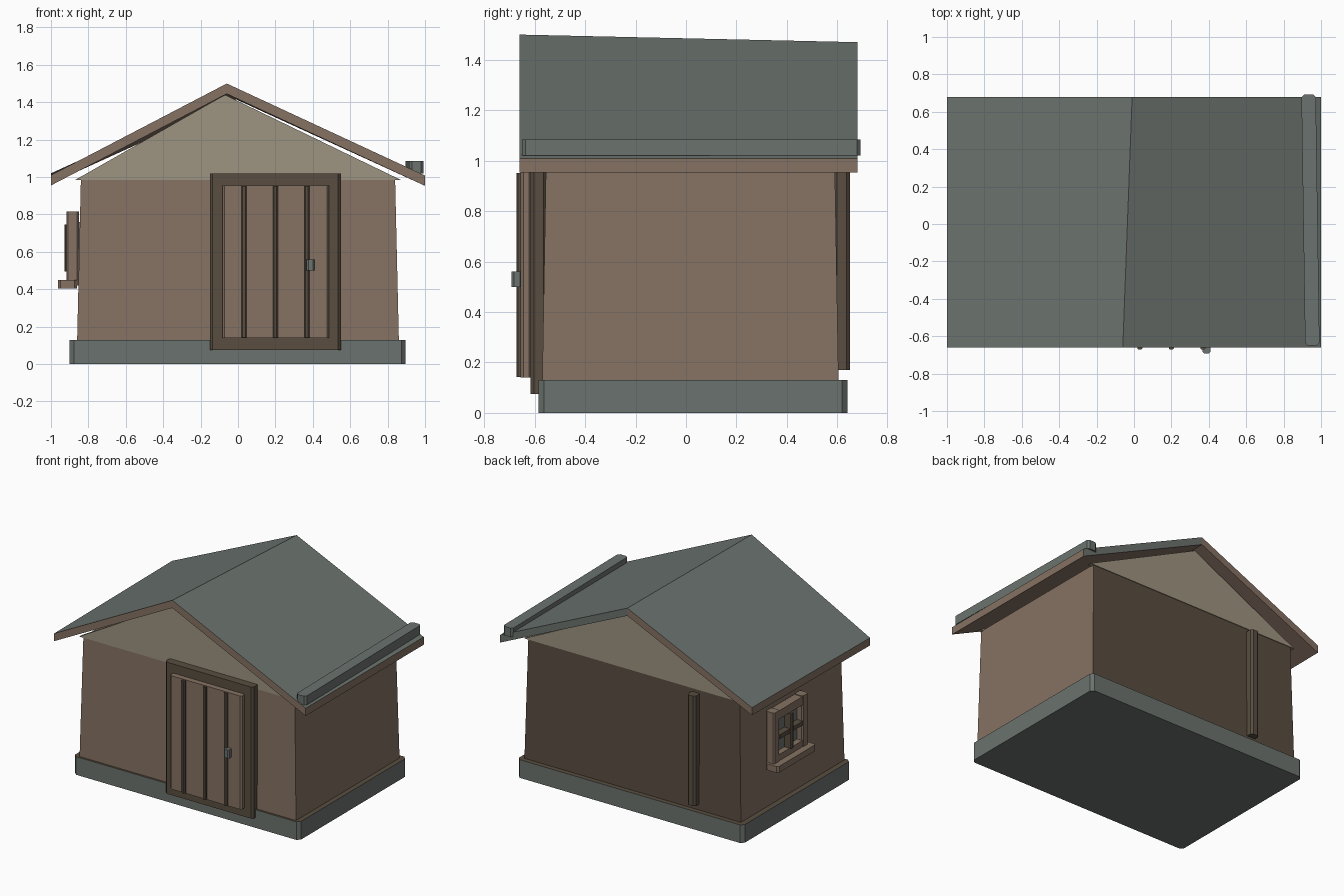
import bpy, bmesh

if "Cube" in bpy.data.objects:
    bpy.data.objects.remove(bpy.data.objects["Cube"])


def material(name, rgb):
    m = bpy.data.materials.new(name)
    m.diffuse_color = (*rgb, 1)
    m.use_nodes = True
    m.node_tree.nodes["Principled BSDF"].inputs["Base Color"].default_value = m.diffuse_color
    return m


BROWN = material("warm_wood", (0.238, 0.168, 0.125))
DARK = material("dark_wood", (0.100, 0.076, 0.052))
GREY = material("grey_green", (0.147, 0.171, 0.156))
BEIGE = material("pale_plaster", (0.337, 0.292, 0.216))


def loft(name, low, high, mats, rule=None, split_caps=None):
    """Join two matching outlines of 3D points; rule picks a face's material."""
    bm = bmesh.new()
    a = [bm.verts.new(p) for p in low]
    b = [bm.verts.new(p) for p in high]
    n = len(a)
    for i in range(n):
        j = (i + 1) % n
        bm.faces.new((a[i], a[j], b[j], b[i]))
    for ring in (a, b):
        for cap in split_caps or [range(n)]:
            bm.faces.new([ring[k] for k in cap])
    bmesh.ops.recalc_face_normals(bm, faces=bm.faces)
    bm.normal_update()
    if rule:
        for f in bm.faces:
            f.material_index = rule(f)
    me = bpy.data.meshes.new(name)
    bm.to_mesh(me)
    bm.free()
    for m in mats:
        me.materials.append(m)
    ob = bpy.data.objects.new(name, me)
    bpy.context.collection.objects.link(ob)
    return ob


def block(name, x, y, z, mats, c=0.01, rule=None, skew=0):
    """Box with chamfered upright edges; skew shifts its front end sideways."""
    (x0, x1), (y0, y1) = x, y
    plan = [(x0 + c, y0), (x1 - c, y0), (x1, y0 + c), (x1, y1 - c),
            (x1 - c, y1), (x0 + c, y1), (x0, y1 - c), (x0, y0 + c)]
    plan = [(px + skew * (y1 - py) / (y1 - y0), py) for px, py in plan]
    return loft(name, [(*p, z[0]) for p in plan], [(*p, z[1]) for p in plan],
                mats, rule)


def rect(x, y0, y1, z):
    return [(-x, y0, z), (x, y0, z), (x, y1, z), (-x, y1, z)]


# Foundation with a wooden floor on top
block("foundation", (-0.9, 0.895), (-0.585, 0.64), (0, 0.13), [GREY, DARK],
      0.022, lambda f: int(f.normal.z > 0.9))

# Tapered walls, the back one in dark wood
loft("walls", rect(0.86, -0.57, 0.605, 0.13), rect(0.84, -0.555, 0.59, 0.99),
     [BROWN, DARK], lambda f: int(f.normal.y > 0.9))

# Triangular gables
for name, y, apex in (("front_gable", (-0.56, -0.53), (-0.07, 1.44)),
                      ("back_gable", (0.565, 0.595), (-0.02, 1.41))):
    tri = [(-0.87, 0.985), (0.87, 0.985), apex]
    loft(name, [(px, y[0], pz) for px, pz in tri],
         [(px, y[1], pz) for px, pz in tri], [BEIGE])


# Crooked roof: the ridge drifts sideways and sinks toward the back
def roof_outline(y, ridge_x, ridge_z, left_z):
    t = 0.055
    return [(-1, y, left_z), (ridge_x, y, ridge_z), (1, y, 1.008),
            (1, y, 1.008 - t), (ridge_x, y, ridge_z - t), (-1, y, left_z - t)]


def roof_rule(f):
    back_right = f.normal.y > 0.9 and f.calc_center_median().x > 0
    return int(f.normal.z > 0.3 or back_right)


loft("roof", roof_outline(-0.66, -0.06, 1.5, 1.01),
     roof_outline(0.68, -0.01, 1.47, 1.02), [BROWN, GREY], roof_rule,
     [(0, 1, 4, 5), (1, 2, 3, 4)])

# Gutter along the right eave
block("gutter", (0.895, 0.972), (-0.65, 0.692), (1.02, 1.085), [GREY],
      0.014, skew=0.02)

# Door: frame, panel, battens and handle
block("door_frame", (-0.15, 0.55), (-0.617, -0.55), (0.075, 1.02), [DARK], 0.015)
block("door_panel", (-0.083, 0.487), (-0.657, -0.61), (0.14, 0.955), [BROWN], 0.012)
for i, cx in enumerate((0.032, 0.2, 0.368)):
    block(f"door_batten_{i + 1}", (cx - 0.013, cx + 0.013), (-0.672, -0.65),
          (0.143, 0.952), [DARK], 0.006)
block("door_handle", (0.367, 0.41), (-0.692, -0.65), (0.5, 0.56), [GREY], 0.009)

# Window on the left wall
block("window_pane", (-0.872, -0.835), (-0.02, 0.25), (0.48, 0.76), [GREY], 0.004)
for name, y in (("window_side_front", (-0.08, -0.015)),
                ("window_side_back", (0.245, 0.31))):
    block(name, (-0.918, -0.85), y, (0.42, 0.815), [BROWN])
for name, z in (("window_top", (0.75, 0.81)), ("window_bottom", (0.43, 0.495))):
    block(name, (-0.914, -0.85), (-0.075, 0.305), z, [BROWN])
block("window_upright", (-0.928, -0.865), (0.1, 0.13), (0.495, 0.745), [DARK], 0.006)
block("window_crossbar", (-0.918, -0.865), (-0.02, 0.25), (0.607, 0.637), [DARK], 0.006)
block("window_sill", (-0.963, -0.86), (-0.1, 0.33), (0.405, 0.45), [BROWN], 0.014)

# Post against the back wall
block("back_post", (-0.525, -0.46), (0.585, 0.65), (0.17, 0.96), [DARK], 0.014)
